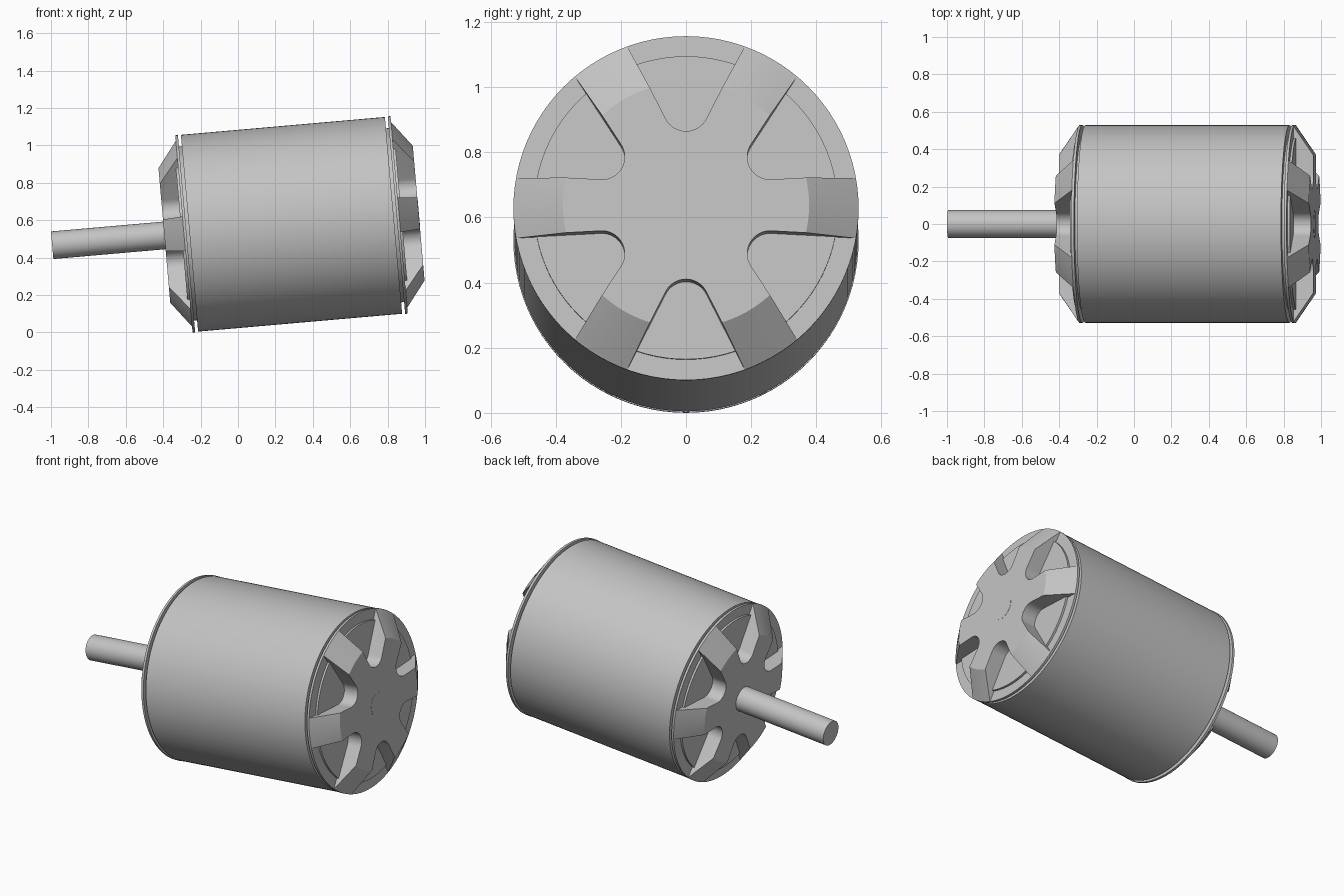
import bpy, bmesh, math
from mathutils import Matrix, Vector

default = bpy.data.objects.get("Cube")
if default:
    bpy.data.objects.remove(default, do_unlink=True)

RADIUS = 0.53
MID = 1.2845          # middle of the motor along its own axis
TILT = math.radians(5)
PLACE = Matrix.Translation((-0.9935, 0, 0.4665)) @ Matrix.Rotation(-TILT, 4, 'Y')

metal = bpy.data.materials.new("grey_metal")
metal.use_nodes = True
colour = (0.55, 0.55, 0.55, 1)
metal.diffuse_color = colour
metal.node_tree.nodes["Principled BSDF"].inputs["Base Color"].default_value = colour


def make_object(name, bm):
    bmesh.ops.recalc_face_normals(bm, faces=bm.faces[:])
    mesh = bpy.data.meshes.new(name)
    bm.to_mesh(mesh)
    bm.free()
    obj = bpy.data.objects.new(name, mesh)
    bpy.context.collection.objects.link(obj)
    mesh.materials.append(metal)
    return obj


def lathe(name, profile, steps=96):
    """Spin (distance along axis, radius) points around the motor axis."""
    bm = bmesh.new()
    verts = [bm.verts.new((x, 0, r)) for x, r in profile]
    edges = [bm.edges.new(pair) for pair in zip(verts, verts[1:])]
    bmesh.ops.spin(bm, geom=verts + edges, cent=(0, 0, 0), axis=(1, 0, 0),
                   dvec=(0, 0, 0), angle=math.tau, steps=steps, use_merge=True)
    bmesh.ops.remove_doubles(bm, verts=bm.verts[:], dist=1e-5)
    return make_object(name, bm)


def cylinder(name, start, end, radius, steps=96):
    return lathe(name, [(start, 0), (start, radius), (end, radius), (end, 0)], steps)


def window_outline():
    """Wedge with a rounded inner tip, pointing outward along the first axis."""
    half, apex, fillet, outer = math.radians(27), 0.144, 0.07, 0.8
    centre = apex + fillet / math.sin(half)
    points = []
    for i in range(17):
        a = math.pi / 2 + half + i / 16 * (math.pi - 2 * half)
        points.append((centre + fillet * math.cos(a), fillet * math.sin(a)))
    reach = (outer - apex) * math.tan(half)
    return points + [(outer, -reach), (outer, reach)]


def window_cutter(x_floor, x_out):
    bm = bmesh.new()
    for k in range(6):
        turn = Matrix.Rotation(math.radians(30 + 60 * k), 4, 'X')
        face = bm.faces.new([bm.verts.new(turn @ Vector((x_floor, u, v)))
                             for u, v in window_outline()])
        grown = bmesh.ops.extrude_face_region(bm, geom=[face])["geom"]
        bmesh.ops.translate(bm, vec=(x_out - x_floor, 0, 0),
                            verts=[g for g in grown if isinstance(g, bmesh.types.BMVert)])
        if not face.is_valid:
            continue
        # keep the starting face so each cutter stays a closed solid
    bmesh.ops.holes_fill(bm, edges=[e for e in bm.edges if e.is_boundary], sides=0)
    cutter = make_object("window_cutter", bm)
    cutter.hide_render = True
    return cutter


def end_cap(name, side):
    """Chamfered six-armed cap; side is -1 for the shaft end, 1 for the other."""
    def at(d):
        return MID + side * d
    cap = lathe(name, [(at(0.5635), 0), (at(0.5635), RADIUS), (at(0.5775), RADIUS),
                       (at(0.6825), 0.378), (at(0.6825), 0)])
    cutter = window_cutter(at(0.5775), at(0.8))
    mod = cap.modifiers.new("windows", 'BOOLEAN')
    mod.operation = 'DIFFERENCE'
    mod.solver = 'EXACT'
    mod.object = cutter
    bpy.context.view_layer.objects.active = cap
    bpy.ops.object.modifier_apply(modifier=mod.name)
    bpy.data.objects.remove(cutter, do_unlink=True)
    return cap


parts = [
    # outer can
    cylinder("motor_can", MID - 0.5475, MID + 0.5475, RADIUS - 0.002, 128),
    # inner core, visible in the rim grooves and as raised window floors
    cylinder("inner_core", MID - 0.59, MID + 0.59, 0.467),
    # output shaft, its far end just showing on the opposite hub
    cylinder("shaft", 0, MID + 0.6835, 0.074, 48),
    end_cap("shaft_end_cap", -1),
    end_cap("far_end_cap", 1),
]

# tilt the whole motor into place and smooth the round surfaces
for part in parts:
    part.data.transform(PLACE)
    bpy.ops.object.select_all(action='DESELECT')
    part.select_set(True)
    bpy.context.view_layer.objects.active = part
    bpy.ops.object.shade_smooth_by_angle(angle=math.radians(25))
